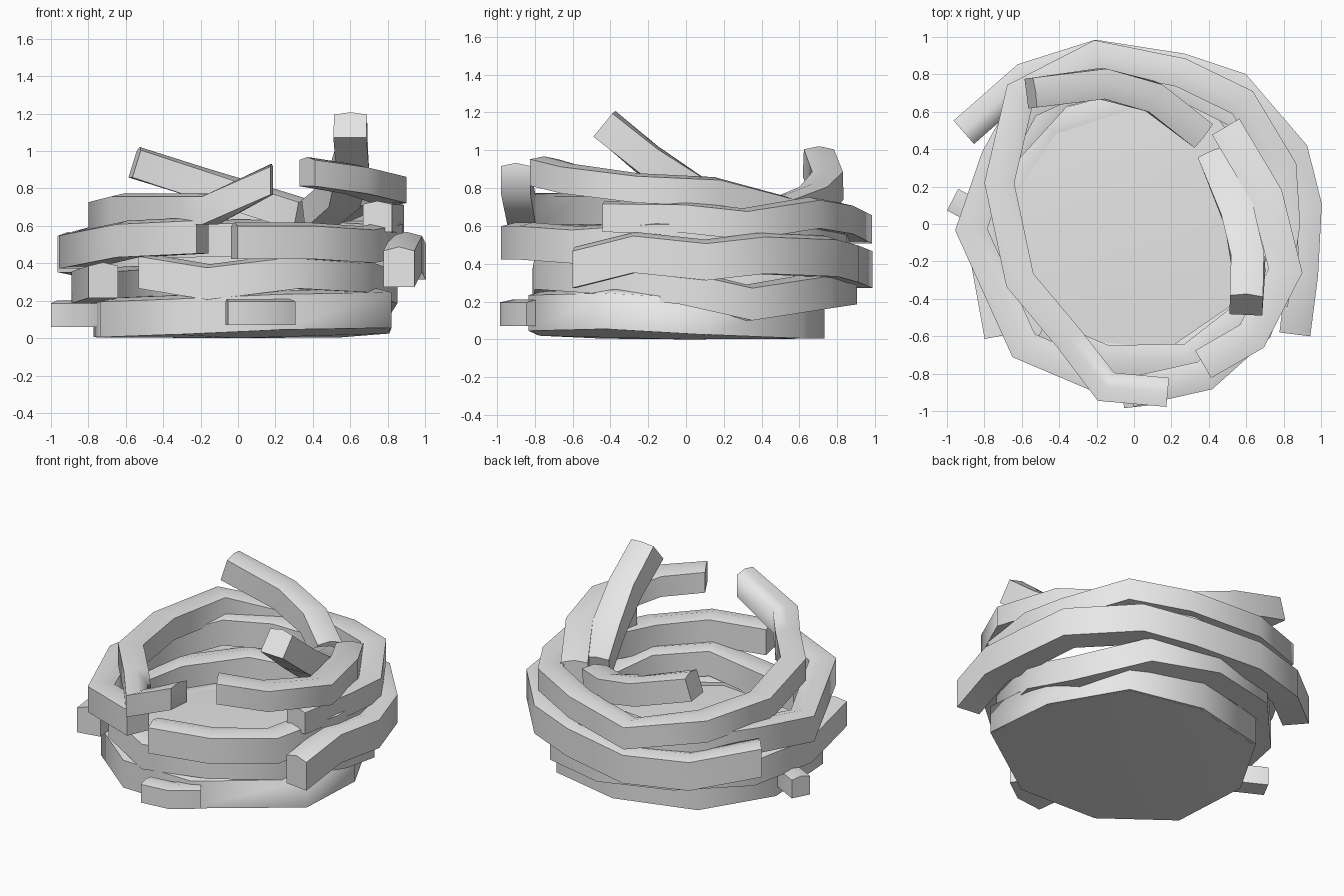
import bpy, bmesh, math
from mathutils import Vector

if "Cube" in bpy.data.objects:
    bpy.data.objects.remove(bpy.data.objects["Cube"])

# One plain light grey for everything
GREY = (0.8, 0.8, 0.8, 1.0)
mat = bpy.data.materials.new("light_grey")
mat.use_nodes = True
mat.diffuse_color = GREY
bsdf = next(n for n in mat.node_tree.nodes if n.type == 'BSDF_PRINCIPLED')
bsdf.inputs["Base Color"].default_value = GREY


def finish(name, bm, angle):
    bmesh.ops.recalc_face_normals(bm, faces=bm.faces)
    mesh = bpy.data.meshes.new(name)
    bm.to_mesh(mesh)
    bm.free()
    mesh.materials.append(mat)
    obj = bpy.data.objects.new(name, mesh)
    bpy.context.collection.objects.link(obj)
    bpy.ops.object.select_all(action='DESELECT')
    obj.select_set(True)
    bpy.context.view_layer.objects.active = obj
    bpy.ops.object.shade_smooth_by_angle(angle=math.radians(angle))


# Five-sided section: flat underside, upright sides and a low ridge on top
SECTION = [(1, -1), (1, 0.8), (0, 1), (-1, 0.8), (-1, -1)]


def branch(name, path, half_w=0.08, half_h=0.1, closed=False, upright=True):
    """Sweep the section along a bent path; upright keeps the cuts vertical."""
    pts = [Vector(p) for p in path]
    n = len(pts)
    bm = bmesh.new()
    rings = []
    for i, p in enumerate(pts):
        before = p - pts[i - 1] if i or closed else pts[1] - p
        after = pts[(i + 1) % n] - p if i < n - 1 or closed else before
        before, after = before.normalized(), after.normalized()
        t = (before + after).normalized()
        side = t.cross(Vector((0, 0, 1))).normalized()
        up = Vector((0, 0, 1)) if upright else side.cross(t)
        mitre = 1 / max(0.6, t.dot(before))
        rings.append([bm.verts.new(p + side * u * half_w * mitre + up * v * half_h)
                      for u, v in SECTION])
    for i in range(n if closed else n - 1):
        r, s = rings[i], rings[(i + 1) % n]
        for j in range(len(SECTION)):
            k = (j + 1) % len(SECTION)
            bm.faces.new((r[j], r[k], s[k], s[j]))
    if not closed:
        bm.faces.new(rings[0])
        bm.faces.new(rings[-1])
    finish(name, bm, 75)


# Bottom layer: ring and the solid floor that fills it
RING = [(0.74, -0.38, 0.16), (0.73, 0.1, 0.13), (0.5, 0.55, 0.11),
        (0.05, 0.65, 0.11), (-0.45, 0.52, 0.12), (-0.69, 0.1, 0.11),
        (-0.66, -0.4, 0.11), (-0.3, -0.7, 0.125), (0.2, -0.75, 0.15)]
branch("bottom_ring", RING, 0.08, 0.105, closed=True)

bm = bmesh.new()
low = [bm.verts.new((x * 1.1, y * 1.1, z - 0.106)) for x, y, z in RING]
high = [bm.verts.new((x, y, 0.21)) for x, y, z in RING]
under, over = bm.verts.new((0, 0, 0)), bm.verts.new((0, 0, 0.25))
for k in range(len(RING)):
    m = (k + 1) % len(RING)
    bm.faces.new((low[k], low[m], high[m], high[k]))
    bm.faces.new((low[m], low[k], under))
    bm.faces.new((high[k], high[m], over))
finish("nest_floor", bm, 30)

branch("bottom_front_twig",
       [(-0.06, -0.92, 0.14), (0.12, -0.9, 0.14), (0.27, -0.79, 0.14)], 0.065, 0.07)
branch("bottom_right_twig",
       [(-0.97, 0.13, 0.13), (-0.76, 0.02, 0.13), (-0.66, -0.25, 0.13)], 0.065, 0.07)

# Lower layer: one spiral that overlaps itself at the front right
branch("lower_spiral",
       [(-0.72, -0.6, 0.31), (-0.81, -0.1, 0.28), (-0.72, 0.35, 0.28),
        (-0.4, 0.7, 0.3), (0.05, 0.82, 0.28), (0.45, 0.7, 0.26),
        (0.72, 0.32, 0.195), (0.77, -0.02, 0.28), (0.62, -0.47, 0.34),
        (0.3, -0.72, 0.36), (-0.15, -0.73, 0.3), (-0.5, -0.58, 0.36)], 0.08, 0.095)

# Middle layer: a branch round the back and an almost closed inner loop
branch("middle_back_branch",
       [(0.86, -0.59, 0.38), (0.9, -0.27, 0.46), (0.92, 0.1, 0.42),
        (0.85, 0.38, 0.455), (0.55, 0.73, 0.44), (0.25, 0.83, 0.41),
        (-0.2, 0.9, 0.38), (-0.58, 0.78, 0.39), (-0.91, 0.49, 0.46)], 0.083, 0.108)
branch("middle_loop",
       [(-0.02, -0.9, 0.52), (0.38, -0.81, 0.52), (0.66, -0.56, 0.5),
        (0.8, -0.15, 0.53), (0.78, 0.2, 0.53), (0.58, 0.58, 0.54),
        (0.2, 0.77, 0.54), (-0.25, 0.79, 0.53), (-0.58, 0.64, 0.53),
        (-0.74, 0.35, 0.51), (-0.87, -0.03, 0.47), (-0.59, -0.65, 0.53),
        (-0.19, -0.82, 0.55)], 0.08, 0.098)

# Upper layer: one long spiral, a short rail and two loose ends
branch("upper_spiral",
       [(0.18, -0.9, 0.85), (-0.15, -0.87, 0.69), (-0.35, -0.61, 0.69),
        (-0.61, -0.3, 0.69), (-0.72, 0.22, 0.66), (-0.61, 0.69, 0.67),
        (-0.2, 0.9, 0.59), (0.25, 0.81, 0.64), (0.58, 0.65, 0.67),
        (0.79, 0.3, 0.61), (0.81, 0.0, 0.645), (0.745, -0.43, 0.65)], 0.078, 0.083)
branch("upper_left_branch",
       [(0.37, -0.75, 0.89), (0.63, -0.6, 0.85), (0.81, -0.25, 0.8),
        (0.71, 0.15, 0.78), (0.49, 0.52, 0.68)], 0.085, 0.078)
branch("upper_rear_branch",
       [(-0.55, 0.7, 0.94), (-0.17, 0.75, 0.82), (0.1, 0.68, 0.74),
        (0.36, 0.48, 0.66)], 0.08, 0.085, upright=False)
branch("raised_twig",
       [(0.6, -0.43, 1.14), (0.61, -0.2, 0.95), (0.56, 0.05, 0.78),
        (0.43, 0.37, 0.67)], 0.088, 0.088, upright=False)
